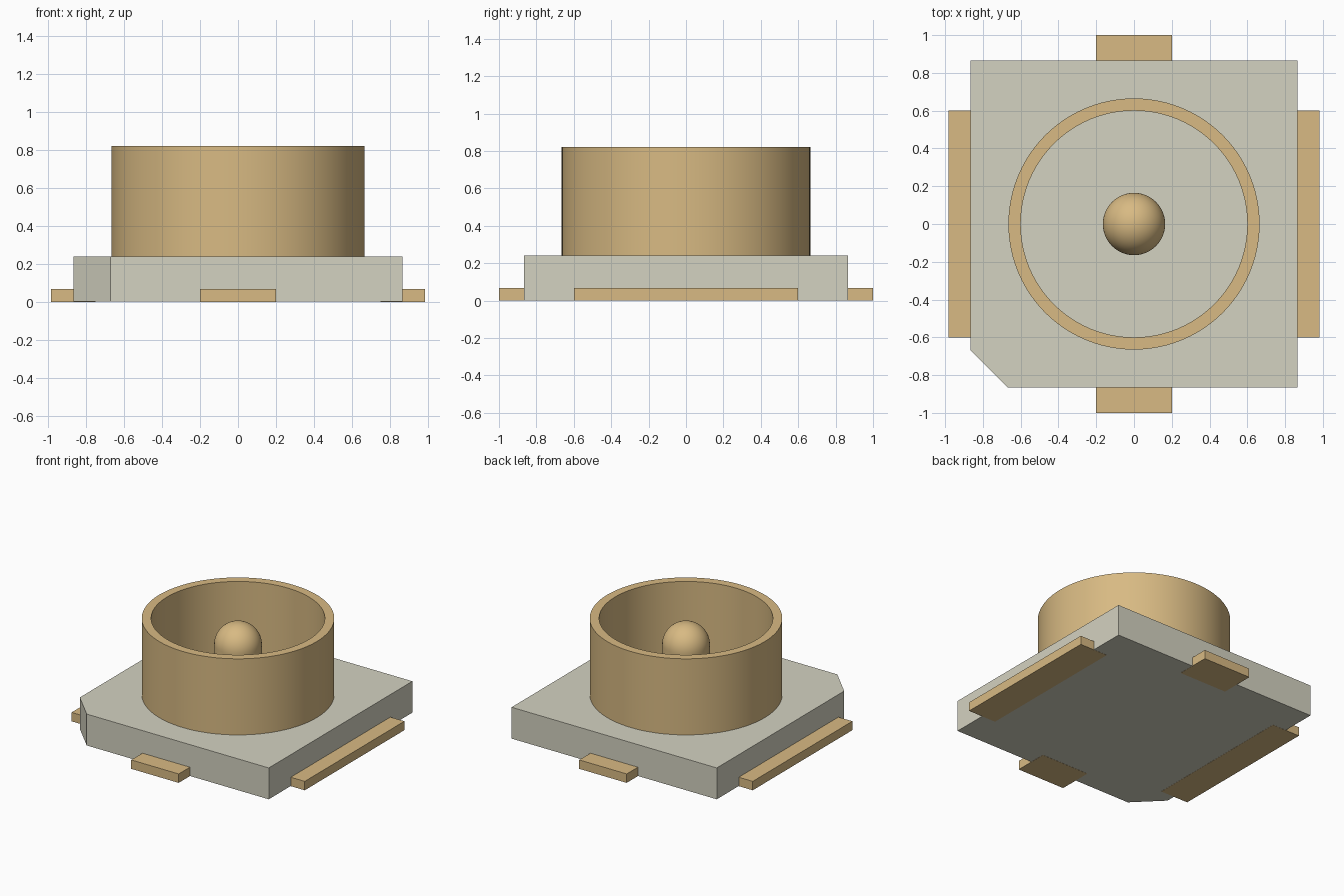
import bpy, bmesh, math

cube = bpy.data.objects.get("Cube")
if cube:
    bpy.data.objects.remove(cube, do_unlink=True)


def material(name, rgb):
    m = bpy.data.materials.new(name)
    m.use_nodes = True
    m.diffuse_color = (*rgb, 1)
    m.node_tree.nodes["Principled BSDF"].inputs["Base Color"].default_value = (*rgb, 1)
    return m


GOLD = material("gold metal", (0.687, 0.491, 0.227))
GREY = material("warm grey plastic", (0.658, 0.645, 0.533))


def finish(name, bm, mat, smooth=False):
    bmesh.ops.recalc_face_normals(bm, faces=bm.faces)
    mesh = bpy.data.meshes.new(name)
    bm.to_mesh(mesh)
    bm.free()
    mesh.materials.append(mat)
    ob = bpy.data.objects.new(name, mesh)
    bpy.context.collection.objects.link(ob)
    if smooth:
        bpy.ops.object.select_all(action='DESELECT')
        ob.select_set(True)
        bpy.context.view_layer.objects.active = ob
        bpy.ops.object.shade_smooth_by_angle(angle=math.radians(35))
    return ob


def prism(name, outline, z0, z1, mat):
    """Extrude a flat outline from z0 up to z1."""
    bm = bmesh.new()
    face = bm.faces.new([bm.verts.new((x, y, z0)) for x, y in outline])
    top = bmesh.ops.extrude_face_region(bm, geom=[face])["geom"]
    bmesh.ops.translate(bm, vec=(0, 0, z1 - z0),
                        verts=[v for v in top if isinstance(v, bmesh.types.BMVert)])
    return finish(name, bm, mat)


def lathe(name, profile, closed, mat, steps=96):
    """Spin an (r, z) profile around the z axis."""
    bm = bmesh.new()
    vs = [bm.verts.new((r, 0, z)) for r, z in profile]
    pairs = list(zip(vs, vs[1:])) + ([(vs[-1], vs[0])] if closed else [])
    edges = [bm.edges.new(p) for p in pairs]
    bmesh.ops.spin(bm, geom=vs + edges, cent=(0, 0, 0), axis=(0, 0, 1),
                   angle=2 * math.pi, steps=steps, use_merge=True)
    bmesh.ops.remove_doubles(bm, verts=bm.verts, dist=1e-5)
    return finish(name, bm, mat, smooth=True)


# Square base with one clipped corner
B, CLIP = 0.865, 0.195
prism("base", [(-B + CLIP, -B), (B, -B), (B, B), (-B, B), (-B, -B + CLIP)],
      0.001, 0.24, GREY)

# Solder pads, tucked under each edge of the base
PAD_H = 0.068
for label, s in (("left", 1), ("right", -1)):
    prism(label + "_pad", [(s * 0.75, -0.6), (s * 0.983, -0.6),
                           (s * 0.983, 0.6), (s * 0.75, 0.6)], 0, PAD_H, GOLD)
for label, s in (("back", 1), ("front", -1)):
    prism(label + "_pad", [(-0.2, s * 0.74), (0.2, s * 0.74),
                           (0.2, s), (-0.2, s)], 0, PAD_H, GOLD)

# Open outer ring
lathe("outer_ring", [(0.6, 0.23), (0.665, 0.23), (0.665, 0.82), (0.6, 0.82)], True, GOLD)

# Centre pin with a rounded tip
R, ZC = 0.165, 0.62
dome = [(R * math.cos(math.radians(a)), ZC + R * math.sin(math.radians(a)))
        for a in range(0, 90, 6)]
lathe("centre_pin", [(0, 0.23), (R, 0.23)] + dome + [(0, ZC + R)], False, GOLD, 48)
